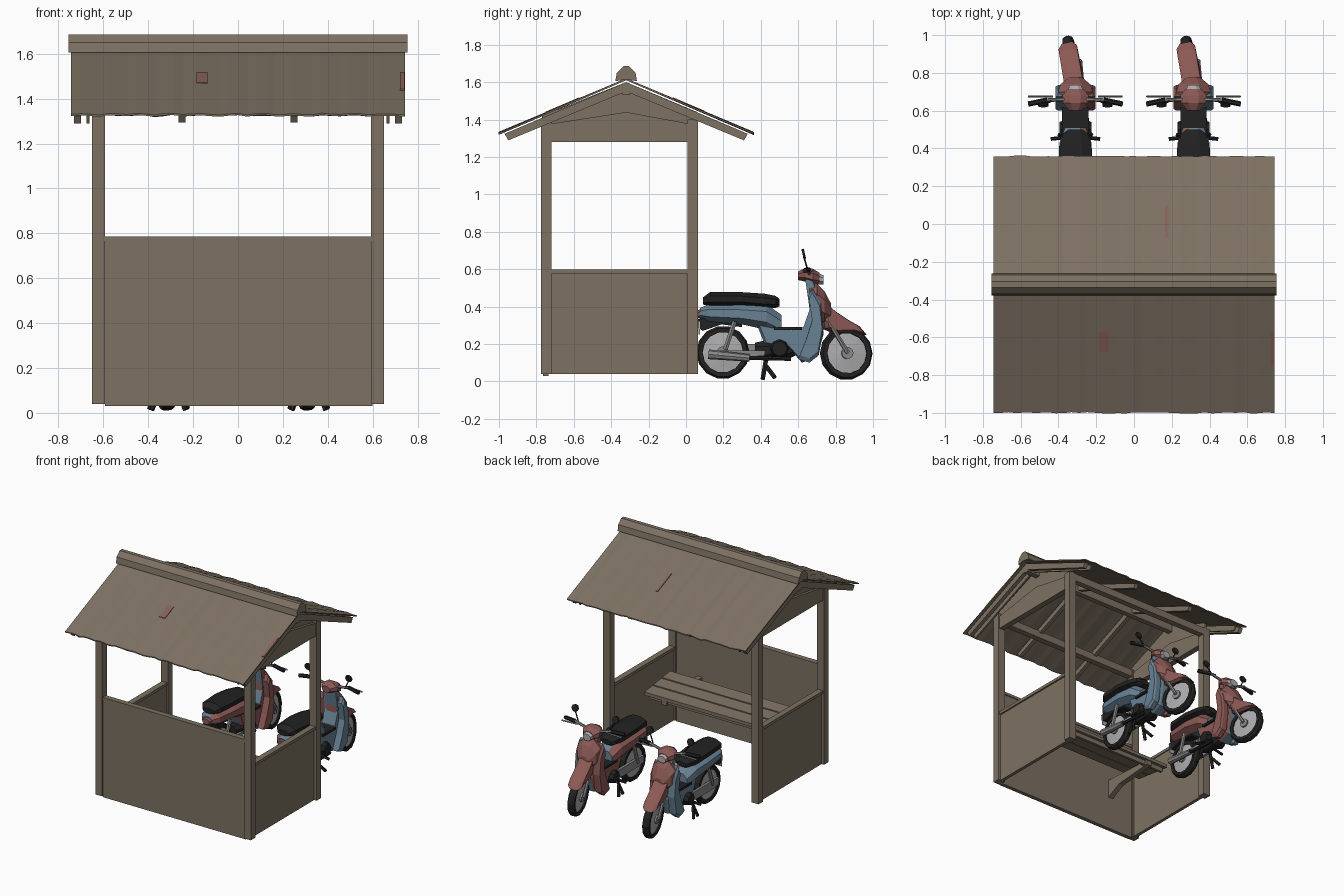
import bpy, bmesh, math, random
from mathutils import Vector, Matrix

if "Cube" in bpy.data.objects:
    bpy.data.objects.remove(bpy.data.objects["Cube"])

random.seed(3)


def mat(name, r, g, b):
    m = bpy.data.materials.new(name)
    m.diffuse_color = (r, g, b, 1)
    m.use_nodes = True
    m.node_tree.nodes["Principled BSDF"].inputs["Base Color"].default_value = m.diffuse_color
    return m


WOOD = mat("weathered wood", 0.205, 0.165, 0.122)
STAIN = mat("rust stain", 0.24, 0.12, 0.095)
RED = mat("faded red", 0.26, 0.10, 0.09)
BLUE = mat("faded blue", 0.14, 0.225, 0.30)
BLACK = mat("black rubber", 0.016, 0.016, 0.017)
GREY = mat("wheel grey", 0.42, 0.42, 0.43)
METAL = mat("dull metal", 0.26, 0.25, 0.25)


def finish(name, bm, *mats):
    bmesh.ops.recalc_face_normals(bm, faces=bm.faces)
    me = bpy.data.meshes.new(name)
    bm.to_mesh(me)
    bm.free()
    for m in mats:
        me.materials.append(m)
    ob = bpy.data.objects.new(name, me)
    bpy.context.collection.objects.link(ob)
    return ob


def rings_mesh(name, rings, m, close=False):
    """Skin a list of point rings; cap the ends, or join last to first."""
    bm = bmesh.new()
    vs = [[bm.verts.new(p) for p in r] for r in rings]
    n = len(vs[0])
    for i in range(len(vs) if close else len(vs) - 1):
        a, b = vs[i], vs[(i + 1) % len(vs)]
        for j in range(n):
            bm.faces.new((a[j], a[(j + 1) % n], b[(j + 1) % n], b[j]))
    if not close:
        bm.faces.new(vs[0])
        bm.faces.new(vs[-1])
    return finish(name, bm, m)


def prism(name, pts, x0, x1, m, soft=0.0):
    """Side profile (y, z) extruded along x, ends shrunk by soft."""
    cy = sum(p[0] for p in pts) / len(pts)
    cz = sum(p[1] for p in pts) / len(pts)
    ring = lambda x, s: [(x, cy + (y - cy) * s, cz + (z - cz) * s) for y, z in pts]
    if not soft:
        return rings_mesh(name, [ring(x0, 1), ring(x1, 1)], m)
    d = (x1 - x0) * 0.22
    return rings_mesh(name, [ring(x0, 1 - soft), ring(x0 + d, 1), ring(x1 - d, 1), ring(x1, 1 - soft)], m)


def box(name, x0, x1, y0, y1, z0, z1, m):
    return prism(name, [(y0, z0), (y1, z0), (y1, z1), (y0, z1)], x0, x1, m)


def rod(name, a, b, r, m, n=6, r2=None):
    a, b = Vector(a), Vector(b)
    q = (b - a).to_track_quat('Z', 'Y')
    ring = lambda c, rr: [c + q @ Vector((rr * math.cos(t * math.tau / n), rr * math.sin(t * math.tau / n), 0)) for t in range(n)]
    return rings_mesh(name, [ring(a, r), ring(b, r2 or r)], m)


def loft(name, cx, stations, m, n=8):
    """Stations (y, z, half width, half height) as squarish ovals."""
    rings = []
    for y, z, w, h in stations:
        rings.append([(cx + w * math.cos((t + .5) * math.tau / n), y, z + h * math.sin((t + .5) * math.tau / n)) for t in range(n)])
    return rings_mesh(name, rings, m)


def lathe(name, cx, cy, cz, prof, m, n=14):
    """Closed profile (radius, x) spun about the x axis."""
    rings = [[(cx + x, cy + r * math.cos(a), cz + r * math.sin(a)) for r, x in prof]
             for a in [i * math.tau / n for i in range(n)]]
    return rings_mesh(name, rings, m, True)


# ---------- shelter ----------
RY, RZ, SL = -0.32, 1.62, 0.425   # ridge position and roof slope
for sx in (-1, 1):
    xa, xb = sorted((sx * 0.592, sx * 0.65))
    for y0 in (-0.775, 0.008):
        box("corner_post", xa, xb, y0, y0 + 0.055, 0.04, 1.40, WOOD)
    xa, xb = sorted((sx * 0.605, sx * 0.63))
    box("side_panel", xa, xb, -0.725, 0.012, 0.04, 0.585, WOOD)
    xa, xb = sorted((sx * 0.598, sx * 0.642))
    box("side_top_rail", xa, xb, -0.725, 0.012, 0.575, 0.597, WOOD)
    prism("gable_board", [(-0.77, 1.28), (0.06, 1.28), (0.06, 1.37), (-0.32, 1.44), (-0.77, 1.37)], xa, xb, WOOD)
    xa, xb = sorted((sx * 0.605, sx * 0.622))
    prism("gable_infill", [(-0.77, 1.35), (0.06, 1.35), (0.06, 1.44), (-0.32, 1.60), (-0.77, 1.42)], xa, xb, WOOD)
    # rafters, outer and inner pair
    for x, w, t in ((0.715, 0.015, 0.05), (0.668, 0.006, 0.05), (0.25, 0.015, 0.045)):
        for sy in (-1, 1):
            z1 = RZ - 0.02
            prism("rafter", [(RY, z1), (RY + sy * 0.65, z1 - 0.65 * SL), (RY + sy * 0.63, z1 - 0.65 * SL - t + .015), (RY, z1 - t)],
                  sx * x - w, sx * x + w, WOOD)
box("front_panel", -0.592, 0.60, -0.765, -0.735, 0.03, 0.775, WOOD)
box("front_top_rail", -0.592, 0.592, -0.77, -0.728, 0.765, 0.785, WOOD)
for y in (-0.77, 0.015):
    box("eave_beam", -0.65, 0.65, y, y + 0.045, 1.345, 1.40, WOOD)
box("ridge_beam", -0.73, 0.73, -0.34, -0.30, 1.53, 1.59, WOOD)

# roof sheets with faint waves
for sy, nm in ((-1, "roof_sheet_front"), (1, "roof_sheet_back")):
    rings = []
    N = 36
    for i in range(N + 1):
        x = -0.745 + 1.49 * i / N
        dz = 0.003 * math.sin(i * 1.9) + random.uniform(-.002, .002)
        e = 0.68 + random.uniform(-.004, .003)
        rings.append([(x, RY, RZ), (x, RY + sy * e, RZ - e * SL + dz), (x, RY + sy * e, RZ - e * SL + dz - .008), (x, RY, RZ - .01)])
    rings_mesh(nm, rings, WOOD)
prism("ridge_cap", [(-.378, 1.605), (-.37, 1.65), (-.335, 1.685), (-.305, 1.685), (-.27, 1.65), (-.262, 1.605), (-.32, 1.615)], -0.755, 0.755, WOOD)

# thin stains on the roof
for x0, x1, y0, y1 in ((-0.185, -0.135, -0.68, -0.57), (0.165, 0.182, -0.07, 0.10), (0.722, 0.742, -0.75, -0.57)):
    h = lambda y: RZ - abs(y - RY) * SL + 0.005
    prism("roof_stain", [(y0, h(y0)), (y1, h(y1)), (y1, h(y1) - .005), (y0, h(y0) - .005)], x0, x1, STAIN)

# bench
for i in range(3):
    y = -0.40 - i * 0.105
    z = 0.40 + i * 0.015
    prism("bench_plank", [(y, z + .012), (y + 0.097, z), (y + 0.097, z + .025), (y, z + .037)], -0.56, 0.56, WOOD)
box("bench_apron", -0.54, 0.54, -0.35, -0.33, 0.37, 0.405, WOOD)
for x in (-0.40, 0.40):
    prism("bench_bracket", [(-0.74, 0.28), (-0.74, 0.42), (-0.31, 0.40), (-0.31, 0.365), (-0.62, 0.34)], x - .02, x + .02, WOOD)


# ---------- scooters ----------
TYRE = [(.142, .010), (.132, .026), (.108, .024), (.108, -.024), (.132, -.026), (.142, -.010)]
RIM = [(.112, .014), (.03, .024), (.03, -.024), (.112, -.014)]
HUB = [(.032, .036), (.002, .036), (.002, -.036), (.032, -.036)]


def wheel(tag, cx, cy, cz):
    return [lathe(tag + "_tyre", cx, cy, cz, TYRE, BLACK), lathe(tag + "_rim", cx, cy, cz, RIM, GREY),
            lathe(tag + "_hub", cx, cy, cz, HUB, METAL)]


def two_tone(ob, side):
    """Red on the faces looking to the given side."""
    ob.data.materials.append(RED)
    for f in ob.data.polygons:
        if f.normal.x * side > 0.3:
            f.material_index = 1


def scooter(cx, inner):
    wheel("rear", cx, 0.197, 0.155)
    # rear bodywork, seat and tail
    tail = loft("rear_body", cx, [(.075, .365, .045, .03), (.12, .365, .08, .05), (.30, .36, .098, .06),
                                  (.43, .345, .092, .075), (.51, .30, .06, .06)], BLUE)
    two_tone(tail, inner)
    loft("seat", cx, [(.09, .43, .05, .02), (.13, .44, .085, .042), (.30, .44, .098, .04),
                      (.42, .43, .09, .042), (.48, .425, .07, .035), (.50, .42, .04, .02)], BLACK)
    loft("tail_lamp", cx, [(.06, .36, .03, .022), (.085, .36, .045, .03)], RED)
    prism("rear_mudguard", [(.055, .33), (.10, .34), (.30, .32), (.30, .29), (.19, .305), (.09, .27), (.06, .29)], cx - .035, cx + .035, BLACK)
    # central body and leg shield
    spine = prism("step_body", [(.38, .30), (.48, .30), (.56, .27), (.63, .29), (.665, .39), (.64, .56), (.68, .56),
                                (.725, .42), (.735, .25), (.70, .13), (.62, .10), (.55, .18), (.42, .20)],
                  cx - .055, cx + .055, BLUE, 0.06)
    two_tone(spine, inner)
    box("foot_mat", cx - .07, cx + .07, .47, .62, .275, .292, BLACK)
    for s in (-1, 1):
        xa, xb = sorted((cx + s * .045, cx + s * .105))
        wing = prism("leg_shield_wing", [(.60, .12), (.66, .10), (.71, .14), (.735, .28), (.72, .42), (.675, .50), (.655, .46), (.675, .33), (.64, .22)],
                     xa, xb, BLUE, 0.12)
        if s == inner:
            wing.data.materials[0] = RED
    loft("front_cowl", cx, [(.66, .45, .07, .09), (.70, .43, .10, .10), (.74, .40, .085, .09), (.775, .37, .04, .05)], RED)
    loft("handlebar_cowl", cx, [(.60, .565, .035, .025), (.64, .57, .07, .04), (.68, .56, .075, .045), (.715, .55, .045, .032)], RED)
    loft("headlamp", cx, [(.70, .55, .045, .036), (.735, .543, .034, .026)], GREY)
    # handlebars, levers and mirrors
    for s in (-1, 1):
        rod("handlebar", (cx + s * .05, .66, .575), (cx + s * .16, .655, .60), .010, METAL)
        rod("grip", (cx + s * .15, .656, .598), (cx + s * .25, .635, .592), .014, BLACK)
        rod("brake_lever", (cx + s * .12, .675, .59), (cx + s * .25, .675, .585), .006, METAL, 4)
        rod("mirror_stem", (cx + s * .13, .65, .60), (cx + s * .17, .63, .665), .005, BLACK, 4)
        rod("mirror", (cx + s * .17, .623, .68), (cx + s * .17, .636, .683), .027, BLACK, 8)
        # engine covers, arms and rear shock
        rod("engine_cover", (cx + s * .04, .50, .175), (cx + s * .085, .50, .175), .055, BLACK, 8, .04)
        box("swing_arm", cx + s * .05 - .01, cx + s * .05 + .01, .17, .42, .135, .165, METAL)
        rod("rear_shock", (cx + s * .06, .21, .17), (cx + s * .06, .26, .32), .014, METAL)
        rod("foot_peg", (cx + s * .04, .46, .14), (cx + s * .13, .45, .13), .010, BLACK)
        rod("stand_leg", (cx + s * .03, .43, .13), (cx + s * .075, .41, .012), .012, BLACK, 5)
        rod("stand_foot", (cx + s * .05, .43, .08), (cx + s * .085, .475, .02), .012, BLACK, 5)
    loft("engine", cx, [(.37, .17, .04, .04), (.43, .165, .06, .06), (.55, .17, .06, .055), (.60, .18, .035, .035)], BLACK)
    box("chain_case", cx - .062, cx - .042, .14, .44, .145, .20, METAL)
    rod("exhaust", (cx + .075, .12, .145), (cx + .075, .34, .125), .026, METAL, 8, .02)
    rod("exhaust_pipe", (cx + .075, .34, .125), (cx + .06, .56, .12), .012, BLACK)
    box("number_plate", cx - .04, cx + .04, .068, .074, .25, .32, GREY)
    # steered front end, turned slightly to the left
    parts = wheel("front", cx, 0.858, 0.15)
    parts.append(prism("front_fender", [(.72, .36), (.75, .41), (.80, .37), (.87, .325), (.925, .295), (.965, .25), (.90, .265), (.80, .26), (.74, .28)],
                       cx - .05, cx + .05, RED, 0.18))
    for s in (-1, 1):
        parts.append(rod("fork_leg", (cx + s * .04, .73, .36), (cx + s * .04, .858, .15), .012, METAL))
    pivot = Vector((cx, .70, .40))
    T = Matrix.Translation(pivot) @ Matrix.Rotation(math.radians(13), 4, Vector((0, -.35, 1))) @ Matrix.Translation(-pivot)
    for p in parts:
        p.data.transform(T)


scooter(-0.31, 1)
scooter(0.315, -1)
